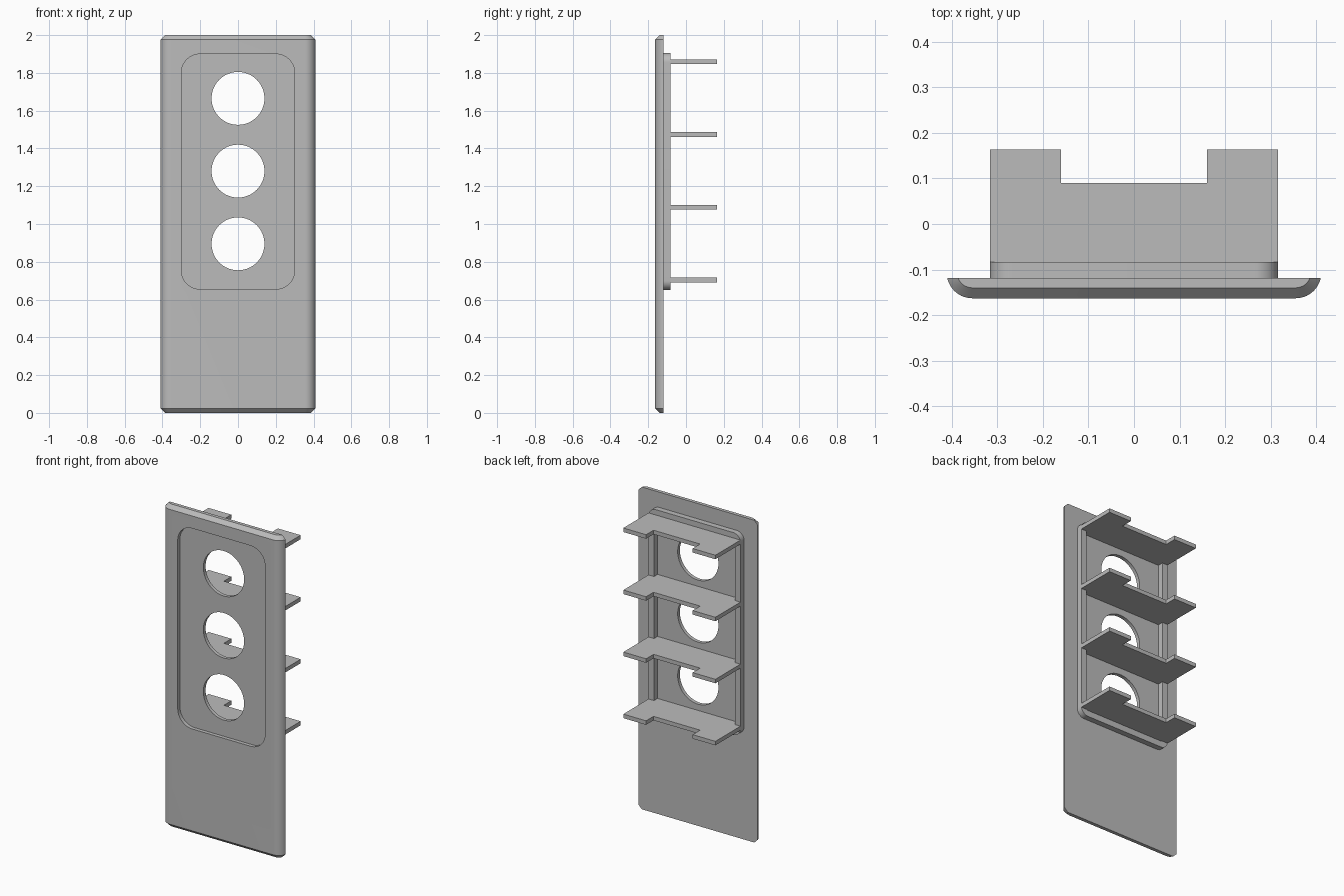
import bpy, bmesh
from math import sin, cos, pi, acos

cube = bpy.data.objects.get("Cube")
if cube:
    bpy.data.objects.remove(cube, do_unlink=True)

grey = bpy.data.materials.new("plain grey")
grey.use_nodes = True
grey.diffuse_color = (0.5, 0.5, 0.5, 1)
grey.node_tree.nodes["Principled BSDF"].inputs["Base Color"].default_value = (0.5, 0.5, 0.5, 1)

FRONT, BACK, RIM_BACK, TIP = -0.163, -0.118, -0.083, 0.163
POCKET_FLOOR = -0.14


def loft(name, rings):
    """Skin a stack of matching rings and cap both ends."""
    bm = bmesh.new()
    loops = [[bm.verts.new(p) for p in ring] for ring in rings]
    for a, b in zip(loops, loops[1:]):
        for i in range(len(a)):
            j = (i + 1) % len(a)
            bm.faces.new((a[i], a[j], b[j], b[i]))
    bm.faces.new(loops[0])
    bm.faces.new(loops[-1])
    bmesh.ops.recalc_face_normals(bm, faces=bm.faces)
    mesh = bpy.data.meshes.new(name)
    bm.to_mesh(mesh)
    bm.free()
    mesh.materials.append(grey)
    obj = bpy.data.objects.new(name, mesh)
    bpy.context.collection.objects.link(obj)
    return obj


def along_y(name, outline, y0, y1):
    return loft(name, [[(x, y, z) for x, z in outline] for y in (y0, y1)])


def rounded_rect(half, z0, z1, r, steps=12):
    points = []
    corners = [(half - r, z1 - r), (r - half, z1 - r), (r - half, z0 + r), (half - r, z0 + r)]
    for k, (cx, cz) in enumerate(corners):
        for i in range(steps + 1):
            a = pi / 2 * (k + i / steps)
            points.append((cx + r * cos(a), cz + r * sin(a)))
    return points


def circle(cz, r, steps=64):
    return [(r * cos(2 * pi * i / steps), cz + r * sin(2 * pi * i / steps)) for i in range(steps)]


def activate(obj):
    bpy.ops.object.select_all(action="DESELECT")
    obj.select_set(True)
    bpy.context.view_layer.objects.active = obj


def cut(obj, cutter):
    mod = obj.modifiers.new("cut", "BOOLEAN")
    mod.operation, mod.solver, mod.object = "DIFFERENCE", "EXACT", cutter
    activate(obj)
    bpy.ops.object.modifier_apply(modifier=mod.name)
    bpy.data.objects.remove(cutter, do_unlink=True)


def smooth(obj):
    activate(obj)
    bpy.ops.object.shade_smooth_by_angle(angle=pi / 7)


def plate_section(z, inset, steps=12):
    """Flat-backed section with rounded front corners, shrunk by inset."""
    r = 0.056 - inset
    cx, cy = 0.355, FRONT + 0.056
    end = acos((cy - BACK) / r)
    side = [(cx + r * sin(end * i / steps), cy - r * cos(end * i / steps)) for i in range(steps + 1)]
    return [(x, y, z) for x, y in side] + [(-x, y, z) for x, y in reversed(side)]


# Face plate with chamfered ends, shallow front pocket and three round openings
bevel = 0.023
plate = loft("face_plate", [plate_section(0, bevel), plate_section(bevel, 0),
                            plate_section(2 - bevel, 0), plate_section(2, bevel)])
cut(plate, along_y("pocket_cutter", rounded_rect(0.3, 0.655, 1.9, 0.1), -0.3, POCKET_FLOOR))
for i in range(3):
    cut(plate, along_y("hole_cutter", circle(0.895 + 0.385 * i, 0.14), -0.3, 0.1))
smooth(plate)

# Raised rim around the back of the pocket
rim = along_y("back_rim", rounded_rect(0.316, 0.65, 1.905, 0.05), BACK, RIM_BACK)
cut(rim, along_y("rim_cutter", rounded_rect(0.278, 0.688, 1.867, 0.012, 4), -0.3, 0.1))
smooth(rim)

# Four notched shelves reaching back between the openings
half = [(0.278, BACK), (0.278, RIM_BACK), (0.316, RIM_BACK), (0.316, TIP), (0.16, TIP), (0.16, 0.09)]
shelf = half + [(-x, y) for x, y in reversed(half)]
for i in range(4):
    z = 0.704 + 0.385 * i
    loft(f"shelf_{i + 1}", [[(x, y, h) for x, y in shelf] for h in (z - 0.0125, z + 0.0125)])
